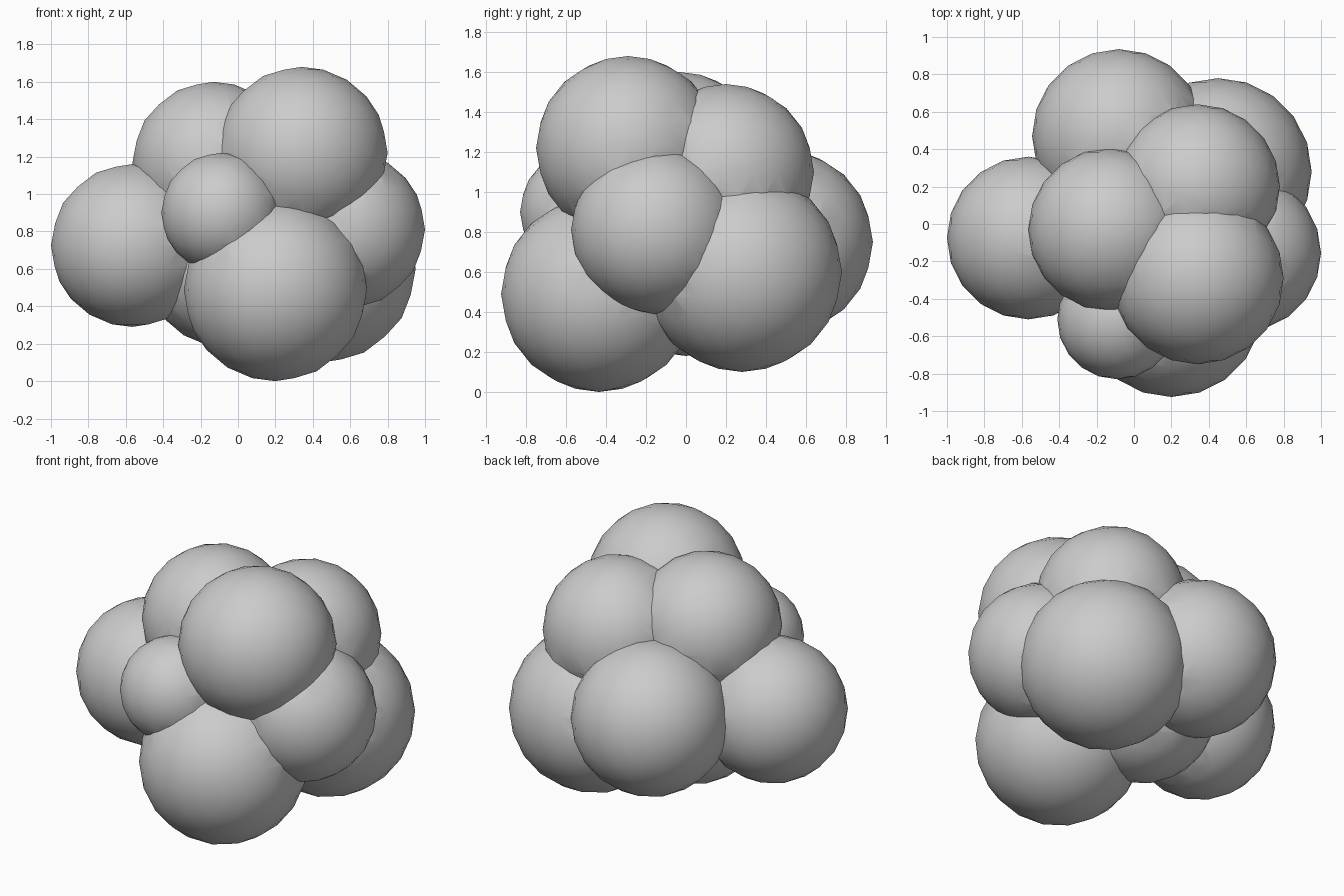
import bpy, math

if "Cube" in bpy.data.objects:
    bpy.data.objects.remove(bpy.data.objects["Cube"])

# lobes of the cluster: x, y, z, radius
LOBES = [
    (0.20, -0.435, 0.49, 0.49),    # front base
    (0.34, -0.29, 1.22, 0.46),     # front top
    (-0.13, -0.03, 1.165, 0.435),  # left top
    (0.34, 0.20, 1.10, 0.44),      # back top
    (-0.565, -0.075, 0.725, 0.435),  # left
    (-0.09, -0.51, 0.90, 0.32),    # small front
    (0.58, -0.155, 0.81, 0.42),    # right
    (0.45, 0.28, 0.60, 0.50),      # back right
    (-0.08, 0.47, 0.75, 0.465),    # back left
    (-0.06, 0.00, 0.62, 0.44),     # core
]


def ball(name, x, y, z, r):
    bpy.ops.mesh.primitive_ico_sphere_add(subdivisions=3, radius=r, location=(x, y, z))
    ob = bpy.context.object
    ob.name = name
    return ob


# start from the core and fuse every other lobe into it
cluster = ball("ball_cluster", *LOBES[-1])
for i, lobe in enumerate(LOBES[:-1]):
    part = ball(f"lobe_{i}", *lobe)
    part.hide_render = True
    mod = cluster.modifiers.new("fuse", 'BOOLEAN')
    mod.operation = 'UNION'
    mod.solver = 'EXACT'
    mod.object = part
    bpy.ops.object.select_all(action='DESELECT')
    cluster.select_set(True)
    bpy.context.view_layer.objects.active = cluster
    bpy.ops.object.modifier_apply(modifier=mod.name)
    bpy.data.objects.remove(part)

# smooth lobes with crisp creases where they meet
bpy.ops.object.shade_smooth_by_angle(angle=math.radians(30))
